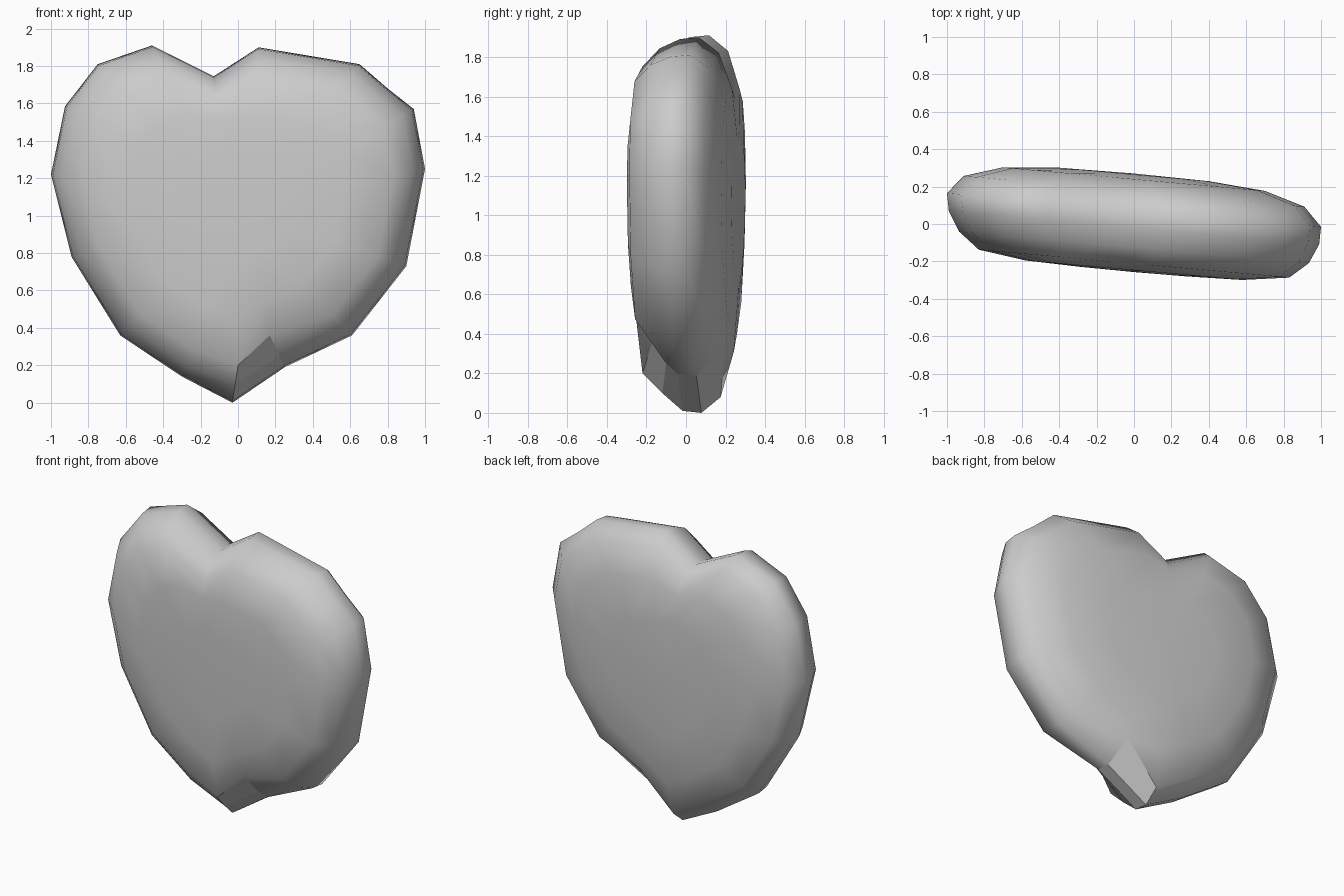
import bpy, bmesh

if "Cube" in bpy.data.objects:
    bpy.data.objects.remove(bpy.data.objects["Cube"])

# Heart outline (x, z), starting at the bottom tip
OUTLINE = [(-.03, 0), (-.30, .14), (-.63, .36), (-.89, .78), (-1, 1.22),
           (-.925, 1.585), (-.75, 1.81), (-.46, 1.91), (-.13, 1.745),
           (.11, 1.90), (.65, 1.81), (.80, 1.68), (.94, 1.57), (1, 1.25),
           (.90, .73), (.61, .36), (.25, .19)]
# Cross-section from the front face round the rim to the back: (inset, depth)
SECTION = [(.72, -.285), (.42, -.277), (.17, -.242), (.065, -.155), (.01, -.05),
           (0, .045), (.09, .145), (.30, .21), (.60, .235)]
CX, CZ = 0, 1.03
TIP, NOTCH, DENT = 0, 8, len(OUTLINE) - 1
FRONT, BACK = 2, 6      # section rings bordering the rim
# The chipped bottom: (outline index, ring) -> position
CHIP = {(TIP, FRONT): (0, -.22, .20), (DENT, FRONT): (.17, -.17, .36),
        (TIP, FRONT + 1): (-.015, -.12, .10), (DENT, FRONT + 1): (.22, -.10, .25),
        (TIP, BACK): (-.03, .175, .08), (DENT, BACK): (.21, .195, .33)}


def mid_y(x):
    # the heart is turned slightly about the vertical
    return .03 - .09 * x


bm = bmesh.new()
rings = []
for k, (inset, depth) in enumerate(SECTION):
    verts = []
    for i, (x, z) in enumerate(OUTLINE):
        t = inset * .75 if i == NOTCH and inset > .25 else inset
        px, pz = x + (CX - x) * t, z + (CZ - z) * t
        verts.append(bm.verts.new(CHIP.get((i, k), (px, mid_y(px) + depth, pz))))
    rings.append(verts)

n = len(OUTLINE)
chip_faces = []
for k, (a, b) in enumerate(zip(rings, rings[1:])):
    for i in range(n):
        j = (i + 1) % n
        f = bm.faces.new((a[i], a[j], b[j], b[i]))
        if i == DENT and FRONT <= k < BACK:
            chip_faces.append(f)

# Gently domed front and back centres
for r, d in ((rings[0], -.287), (rings[-1], .24)):
    c = bm.verts.new((CX, mid_y(CX) + d, CZ))
    for i in range(n):
        bm.faces.new((r[i], r[(i + 1) % n], c))
bmesh.ops.recalc_face_normals(bm, faces=bm.faces)
chip_ids = []
bm.faces.index_update()
chip_ids = [f.index for f in chip_faces]

mesh = bpy.data.meshes.new("heart")
bm.to_mesh(mesh)
bm.free()
heart = bpy.data.objects.new("heart", mesh)
bpy.context.collection.objects.link(heart)
bpy.context.view_layer.objects.active = heart
heart.select_set(True)
bpy.ops.object.shade_smooth_by_angle(angle=1.0)
# Flat facets on the chipped bottom
for i in chip_ids:
    mesh.polygons[i].use_smooth = False
